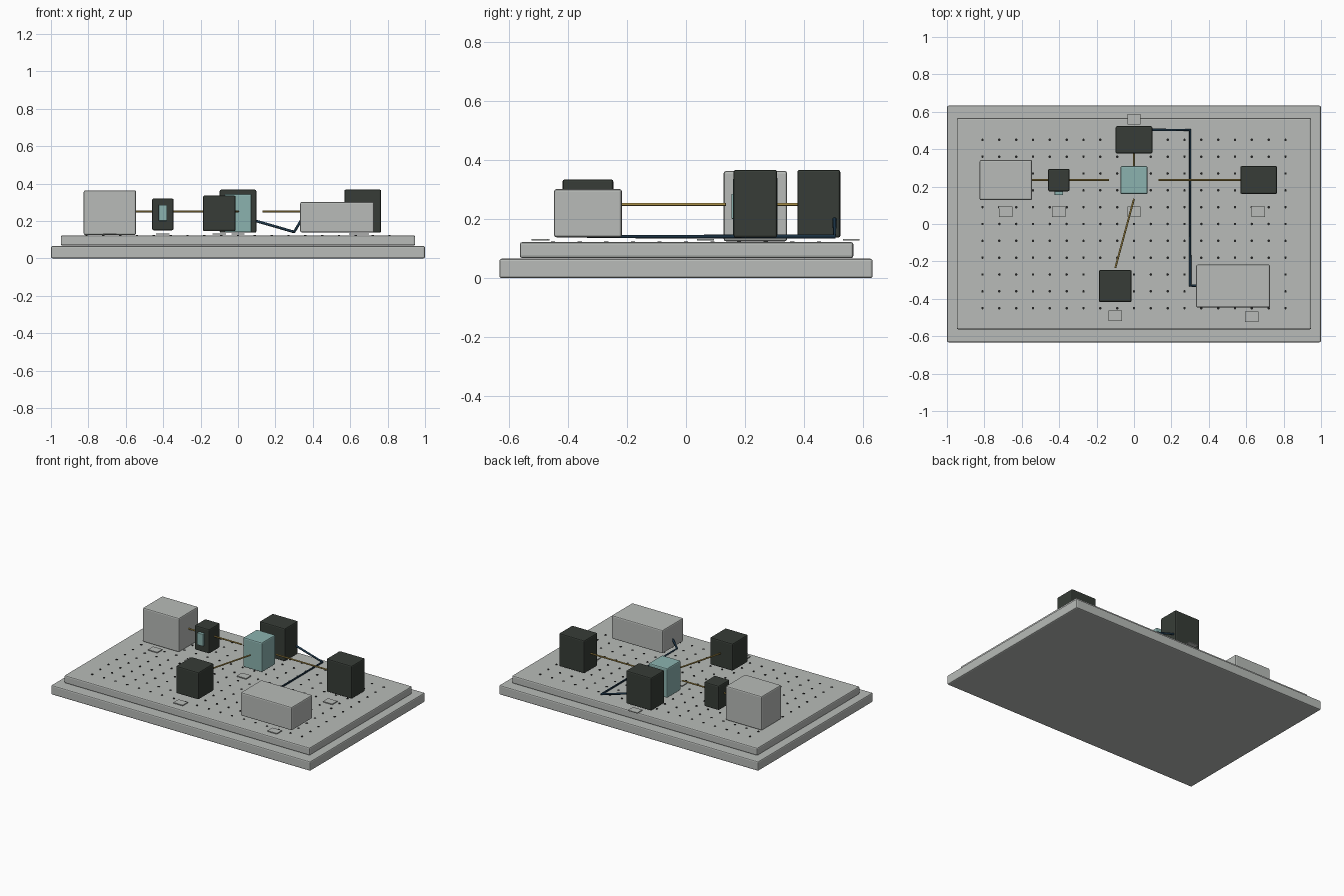
import bpy
import bmesh
from mathutils import Vector, Matrix

if "Cube" in bpy.data.objects:
    bpy.data.objects.remove(bpy.data.objects["Cube"], do_unlink=True)


def material(name, r, g, b):
    m = bpy.data.materials.new(name)
    m.use_nodes = True
    m.diffuse_color = (r, g, b, 1)
    m.node_tree.nodes["Principled BSDF"].inputs["Base Color"].default_value = (r, g, b, 1)
    m.node_tree.nodes["Principled BSDF"].inputs["Roughness"].default_value = 0.6
    return m


grey = material("light grey", 0.48, 0.50, 0.48)
dark = material("dark green grey", 0.038, 0.046, 0.038)
teal = material("pale teal", 0.26, 0.45, 0.43)
gold = material("gold", 0.42, 0.29, 0.07)
blue = material("dark blue", 0.015, 0.045, 0.08)
black = material("black", 0.015, 0.015, 0.015)


def finish(bm, name, mat):
    mesh = bpy.data.meshes.new(name)
    bm.to_mesh(mesh)
    bm.free()
    mesh.materials.append(mat)
    ob = bpy.data.objects.new(name, mesh)
    bpy.context.collection.objects.link(ob)
    return ob


def box(name, mat, centre, size, bevel=0.008):
    bm = bmesh.new()
    place = Matrix.Translation(centre) @ Matrix.Diagonal((*size, 1))
    bmesh.ops.create_cube(bm, size=1, matrix=place)
    ob = finish(bm, name, mat)
    if bevel:
        mod = ob.modifiers.new("soft edges", 'BEVEL')
        mod.width = bevel
        mod.segments = 2
    return ob


def rod(name, mat, start, end, radius):
    a, b = Vector(start), Vector(end)
    d = b - a
    bm = bmesh.new()
    place = Matrix.Translation((a + b) / 2) @ d.to_track_quat('Z', 'Y').to_matrix().to_4x4()
    bmesh.ops.create_cone(bm, cap_ends=True, segments=12, radius1=radius,
                          radius2=radius, depth=d.length, matrix=place)
    for f in bm.faces:
        f.smooth = len(f.verts) == 4
    return finish(bm, name, mat)


# Table base and breadboard plate
box("base", grey, (0, 0, 0.033), (2, 1.265, 0.066))
box("breadboard", grey, (0, 0.002, 0.095), (1.895, 1.13, 0.054))

# Grid of mounting holes
PITCH = 0.09
bm = bmesh.new()
for i in range(-9, 10):
    for j in range(-5, 6):
        bmesh.ops.create_cone(bm, cap_ends=True, segments=10, radius1=0.007, radius2=0.007,
                              depth=0.004, matrix=Matrix.Translation((i * PITCH, j * PITCH, 0.123)))
finish(bm, "mounting_holes", black)

# Instrument housings
box("source_housing", grey, (-0.685, 0.235, 0.244), (0.28, 0.215, 0.238))
box("shutter_housing", dark, (-0.402, 0.235, 0.235), (0.115, 0.12, 0.17))
box("shutter_window", teal, (-0.402, 0.165, 0.243), (0.045, 0.022, 0.085), 0.003)
box("central_cube", teal, (0, 0.235, 0.241), (0.145, 0.15, 0.207))
box("front_housing", dark, (-0.1, -0.332, 0.24), (0.175, 0.172, 0.19))
box("rear_housing", dark, (0, 0.45, 0.252), (0.197, 0.146, 0.23))
box("side_housing", dark, (0.667, 0.235, 0.252), (0.197, 0.148, 0.23))
box("control_box", grey, (0.53, -0.332, 0.22), (0.395, 0.23, 0.163))

# Light beams
BEAM_Z = 0.25
beams = {
    "source_beam": ((-0.545, 0.235), (-0.135, 0.235)),
    "side_beam": ((0.13, 0.235), (0.57, 0.235)),
    "rear_beam": ((0, 0.31), (0, 0.38)),
    "front_beam": ((0, 0.135), (-0.1, -0.235)),
}
for name, (a, b) in beams.items():
    rod(name, gold, (*a, BEAM_Z), (*b, BEAM_Z), 0.005)

# Cable from the rear housing to the control box
cable = bpy.data.curves.new("cable", 'CURVE')
cable.dimensions = '3D'
cable.bevel_depth = 0.007
cable.bevel_resolution = 2
cable.use_fill_caps = True
path = [(0.095, 0.503, 0.2), (0.3, 0.503, 0.141), (0.3, -0.33, 0.141), (0.336, -0.33, 0.2)]
spline = cable.splines.new('POLY')
spline.points.add(len(path) - 1)
for point, co in zip(spline.points, path):
    point.co = (*co, 1)
cable.materials.append(blue)
bpy.context.collection.objects.link(bpy.data.objects.new("cable", cable))

# Blank marker plates beside the housings
markers = [(-0.685, 0.066), (-0.402, 0.066), (0, 0.066), (0.665, 0.066),
           (-0.1, -0.49), (0.63, -0.495), (0, 0.56)]
for i, (x, y) in enumerate(markers):
    box(f"marker_plate_{i + 1}", grey, (x, y, 0.13), (0.072, 0.056, 0.006), 0)
